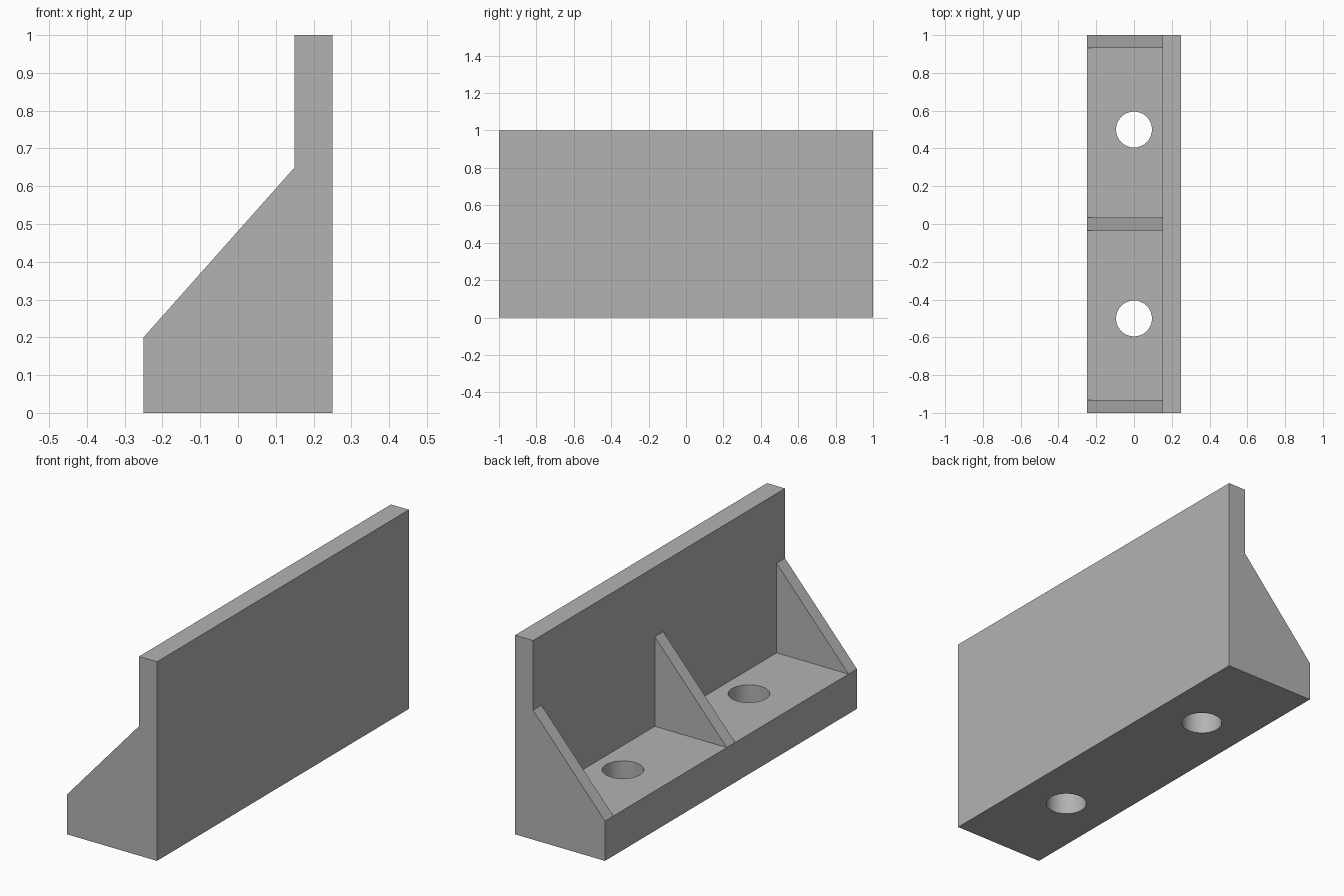
import bpy
import bmesh

cube = bpy.data.objects.get("Cube")
if cube:
    bpy.data.objects.remove(cube, do_unlink=True)

LENGTH, BASE_TOP, WALL_X, RIB = 2.0, 0.2, 0.15, 0.067
HOLE_RADIUS = 0.095

grey = bpy.data.materials.new("plain grey")
grey.use_nodes = True
grey.diffuse_color = (0.45, 0.45, 0.45, 1)
grey.node_tree.nodes["Principled BSDF"].inputs["Base Color"].default_value = grey.diffuse_color


def make_object(name, bm):
    bmesh.ops.recalc_face_normals(bm, faces=bm.faces)
    mesh = bpy.data.meshes.new(name)
    bm.to_mesh(mesh)
    bm.free()
    mesh.materials.append(grey)
    obj = bpy.data.objects.new(name, mesh)
    bpy.context.collection.objects.link(obj)
    return obj


def extrude_profile(name, points, y0, y1):
    """Solid with an (x, z) outline running from y0 to y1."""
    bm = bmesh.new()
    face = bm.faces.new([bm.verts.new((x, y0, z)) for x, z in points])
    result = bmesh.ops.extrude_face_region(bm, geom=[face])
    moved = [v for v in result["geom"] if isinstance(v, bmesh.types.BMVert)]
    bmesh.ops.translate(bm, verts=moved, vec=(0, y1 - y0, 0))
    return make_object(name, bm)


def cut(target, cutter):
    cutter.hide_render = True
    cutter.hide_viewport = True
    mod = target.modifiers.new(cutter.name, "BOOLEAN")
    mod.operation = "DIFFERENCE"
    mod.solver = "EXACT"
    mod.object = cutter


# Bracket body: the full side outline of wall, base and sloping ribs
bracket = extrude_profile("bracket", [
    (-0.25, 0), (0.25, 0), (0.25, 1), (WALL_X, 1), (WALL_X, 0.65), (-0.25, BASE_TOP),
], -LENGTH / 2, LENGTH / 2)

# Pockets leave the wall, the base and three ribs; each has a bolt hole
pocket_outline = [(-0.4, BASE_TOP), (WALL_X, BASE_TOP), (WALL_X, 0.8), (-0.4, 0.8)]
cutters = []
for side, label in ((-1, "front"), (1, "back")):
    inner, outer = side * RIB / 2, side * (LENGTH / 2 - RIB)
    cutters.append(extrude_profile(label + "_pocket_cutter", pocket_outline,
                                   min(inner, outer), max(inner, outer)))
    bm = bmesh.new()
    bmesh.ops.create_cone(bm, cap_ends=True, segments=64, radius1=HOLE_RADIUS,
                          radius2=HOLE_RADIUS, depth=1)
    bmesh.ops.translate(bm, verts=bm.verts, vec=(0, side * 0.5, 0))
    cutters.append(make_object(label + "_hole_cutter", bm))
for cutter in cutters:
    cut(bracket, cutter)

# Apply the cuts, then smooth only the round holes
bpy.context.view_layer.objects.active = bracket
bracket.select_set(True)
for mod in list(bracket.modifiers):
    bpy.ops.object.modifier_apply(modifier=mod.name)
for cutter in cutters:
    bpy.data.objects.remove(cutter, do_unlink=True)
bpy.ops.object.shade_smooth_by_angle()
